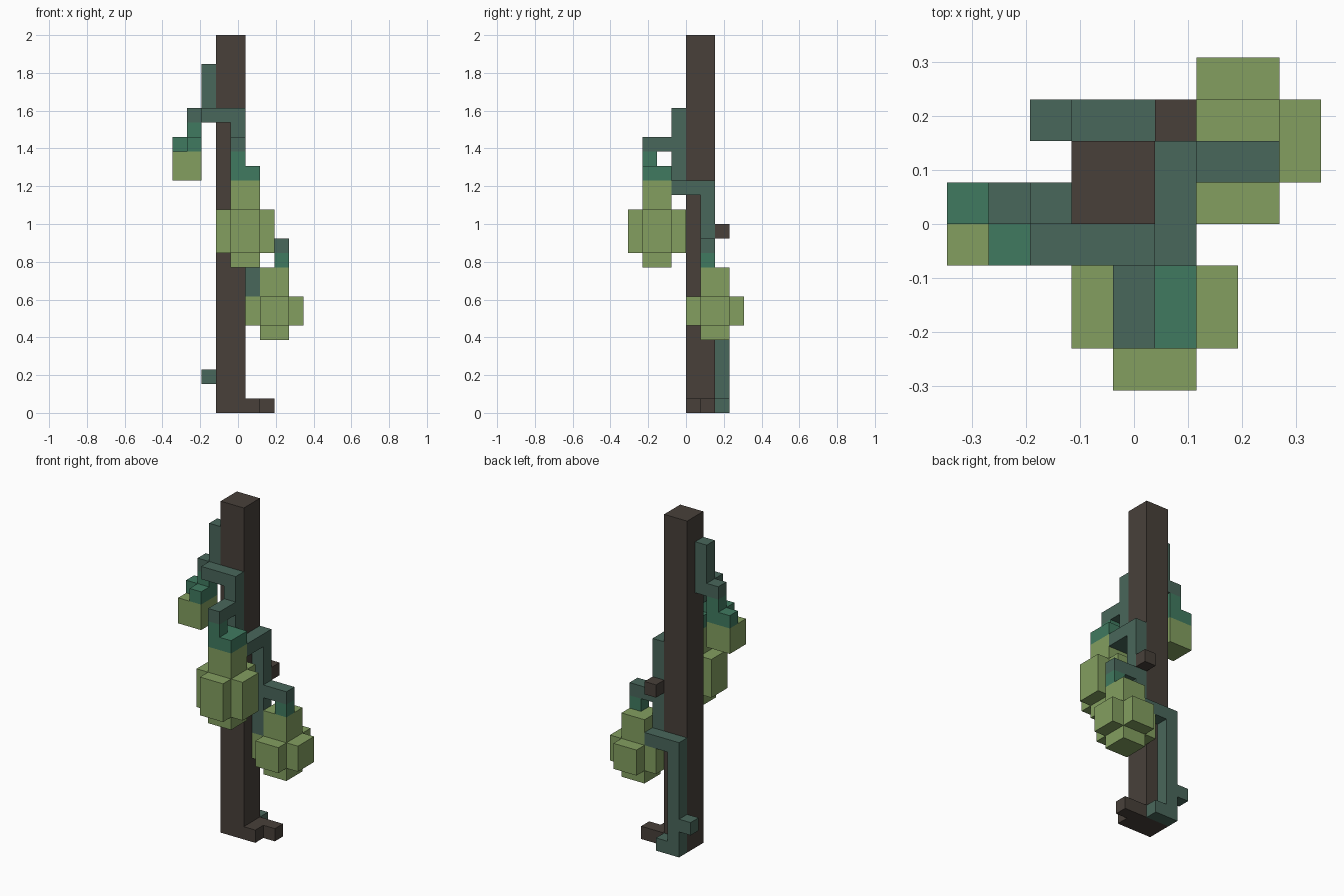
import bpy, bmesh, math
from mathutils import Vector

if "Cube" in bpy.data.objects:
    bpy.data.objects.remove(bpy.data.objects["Cube"])

U = 2 / 26                        # edge of one cube cell
ORIGIN = Vector((-4.5, -4, 0))    # cell (0, 0, 0) corner, in cells


def material(name, rgb):
    lin = [((c / 255 + 0.055) / 1.055) ** 2.4 for c in rgb]
    m = bpy.data.materials.new(name)
    m.diffuse_color = (*lin, 1)
    m.use_nodes = True
    m.node_tree.nodes["Principled BSDF"].inputs["Base Color"].default_value = m.diffuse_color
    return m


BARK = material("dark_bark", (72, 64, 58))
VINE = material("vine_green", (73, 103, 91))
CAP = material("teal_cap", (64, 122, 96))
FRUIT = material("fruit_green", (131, 159, 96))


def blocks(name, mat, *boxes):
    """Merge boxes (x0, x1, y0, y1, z0, z1 in cells) into one outer shell."""
    cells = {(x, y, z) for a, b, c, d, e, f in boxes
             for x in range(a, b) for y in range(c, d) for z in range(e, f)}
    bm = bmesh.new()
    for cell in cells:
        for axis in range(3):
            for side in (0, 1):
                near = list(cell)
                near[axis] += 2 * side - 1
                if tuple(near) in cells:
                    continue
                ring = [(0, 0), (1, 0), (1, 1), (0, 1)]
                if not side:
                    ring.reverse()
                verts = []
                for p, q in ring:
                    v = Vector(cell)
                    v[axis] += side
                    v[(axis + 1) % 3] += p
                    v[(axis + 2) % 3] += q
                    verts.append(bm.verts.new((v + ORIGIN) * U))
                bm.faces.new(verts)
    bmesh.ops.remove_doubles(bm, verts=bm.verts, dist=1e-4)
    bmesh.ops.dissolve_limit(bm, angle_limit=math.radians(1),
                             verts=bm.verts, edges=bm.edges)
    mesh = bpy.data.meshes.new(name)
    bm.to_mesh(mesh)
    bm.free()
    mesh.materials.append(mat)
    obj = bpy.data.objects.new(name, mesh)
    bpy.context.collection.objects.link(obj)


def bulb(name, x, y, z0, z1, b0, b1):
    """Two-cell-wide core from z0 to z1 with a cross-shaped bulge from b0 to b1."""
    blocks(name, FRUIT,
           (x, x + 2, y, y + 2, z0, z1),
           (x - 1, x + 3, y, y + 2, b0, b1),
           (x, x + 2, y - 1, y + 3, b0, b1))


# Trunk with its root and branch stub
blocks("trunk", BARK, (3, 5, 4, 6, 0, 26))
blocks("root", BARK, (5, 6, 4, 6, 0, 1), (6, 7, 5, 6, 0, 1))
blocks("branch_stub", BARK, (5, 6, 6, 7, 12, 13))

# Vine winding round the trunk, bottom to top
blocks("back_vine", VINE,
       (3, 5, 6, 7, 0, 1), (3, 4, 6, 7, 1, 9),
       (2, 3, 6, 7, 2, 3), (3, 6, 6, 7, 8, 9))
blocks("right_vine", VINE,
       (5, 6, 5, 6, 8, 16), (5, 6, 3, 5, 15, 16), (6, 8, 5, 6, 11, 12))
blocks("front_vine", VINE,
       (4, 5, 3, 4, 15, 21), (2, 4, 3, 4, 20, 21), (4, 5, 1, 3, 18, 19))
blocks("left_vine", VINE, (2, 3, 4, 5, 20, 24), (1, 2, 4, 5, 20, 21))

# Teal stems and caps above the fruit
blocks("right_cap", CAP, (7, 8, 5, 6, 10, 11))
blocks("front_cap", CAP, (4, 5, 1, 2, 17, 18), (4, 6, 1, 3, 16, 17))
blocks("left_cap", CAP,
       (1, 2, 4, 5, 18, 20), (0, 1, 4, 5, 18, 19), (1, 2, 3, 4, 18, 19))

# Hanging fruit
bulb("right_fruit", 6, 5, 5, 10, 6, 8)
bulb("front_fruit", 4, 1, 10, 16, 11, 14)
blocks("left_fruit", FRUIT, (0, 2, 3, 5, 16, 18))
